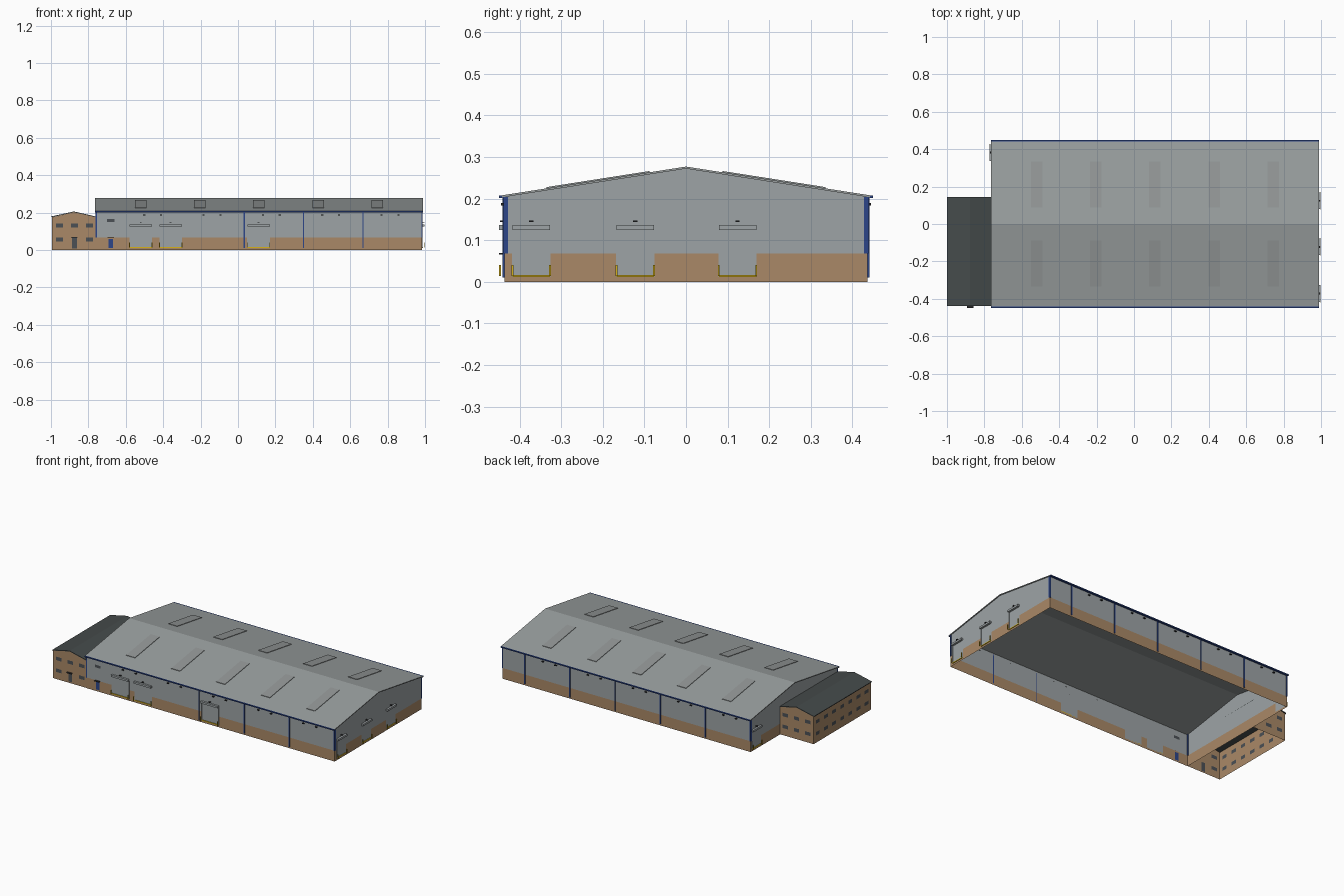
import bpy, bmesh
from mathutils import Vector

cube = bpy.data.objects.get("Cube")
if cube:
    bpy.data.objects.remove(cube, do_unlink=True)


def material(name, r, g, b):
    m = bpy.data.materials.new(name)
    m.diffuse_color = (r, g, b, 1)
    m.use_nodes = True
    m.node_tree.nodes["Principled BSDF"].inputs["Base Color"].default_value = (r, g, b, 1)
    return m


CLAD = material("grey cladding", .34, .37, .38)
BRICK = material("tan brick", .40, .25, .135)
ROOF = material("roof grey", .32, .345, .345)
SLATE = material("dark slate", .06, .07, .07)
GLASS = material("dark glass", .07, .08, .09)
BLUE = material("navy blue", .025, .06, .25)
YELLOW = material("safety yellow", .68, .45, .01)
BLACK = material("lamp black", .02, .02, .022)
SKYLIGHT = material("skylight grey", .29, .31, .31)


def finish(name, bm, mats):
    me = bpy.data.meshes.new(name)
    bm.to_mesh(me)
    bm.free()
    for m in mats:
        me.materials.append(m)
    ob = bpy.data.objects.new(name, me)
    bpy.context.collection.objects.link(ob)
    return ob


def boxes(name, mat, spans):
    """One object made of axis-aligned boxes, each ((x0,x1),(y0,y1),(z0,z1))."""
    bm = bmesh.new()
    for span in spans:
        vs = bmesh.ops.create_cube(bm, size=1)["verts"]
        for v in vs:
            v.co = Vector([(a + b) / 2 + c * abs(b - a) for (a, b), c in zip(span, v.co)])
    return finish(name, bm, [mat])


def prism(name, mat, profile, axis, start, end):
    """Extrude a (side, height) profile along the x or y axis."""
    bm = bmesh.new()
    place = (lambda s, z: (start, s, z)) if axis == "x" else (lambda s, z: (s, start, z))
    face = bm.faces.new([bm.verts.new(place(s, z)) for s, z in profile])
    out = bmesh.ops.extrude_face_region(bm, geom=[face])["geom"]
    step = Vector((end - start, 0, 0) if axis == "x" else (0, end - start, 0))
    bmesh.ops.translate(bm, vec=step, verts=[g for g in out if isinstance(g, bmesh.types.BMVert)])
    bmesh.ops.recalc_face_normals(bm, faces=bm.faces)
    return finish(name, bm, [mat])


def wall(name, axis, at, out, span, eave, mats, panels, base=0, ridge=None):
    """Sheet wall cut along panel edges; mats = below, above base height.
    panels are (u0, u1, z0, z1, material); ridge adds a gable triangle."""
    bm = bmesh.new()
    slots = list(dict.fromkeys(list(mats) + [p[4] for p in panels]))
    us = sorted({*span, *(u for p in panels for u in p[:2])})
    zs = sorted({0, base, eave, *(z for p in panels for z in p[2:4])})

    def vert(u, z):
        return bm.verts.new((u, at, z) if axis == "x" else (at, u, z))

    grid = {(u, z): vert(u, z) for u in us for z in zs}
    for u0, u1 in zip(us, us[1:]):
        for z0, z1 in zip(zs, zs[1:]):
            f = bm.faces.new([grid[u0, z0], grid[u1, z0], grid[u1, z1], grid[u0, z1]])
            u, z = (u0 + u1) / 2, (z0 + z1) / 2
            mat = mats[0] if z < base else mats[1]
            for a, b, c, d, m in panels:
                if a < u < b and c < z < d:
                    mat = m
            f.material_index = slots.index(mat)
    if ridge:
        top = [grid[u, eave] for u in us]
        f = bm.faces.new(top + [vert(sum(span) / 2, ridge)])
        f.material_index = slots.index(mats[1])
    for f in bm.faces:
        f.normal_update()
        if f.normal[1 if axis == "x" else 0] * out < 0:
            f.normal_flip()
    return finish(name, bm, slots)


# Main dimensions
X0, X1, Y = -.76, .985, .436
EAVE, RIDGE, BASE = .204, .273, .068
OX0, OY0, OY1, OEAVE, ORIDGE = -.995, -.434, .14, .175, .202
DOOR_TOP = .125

# Loading doors: (axis, wall position, outward sign, start, end)
doors = [("x", -Y, -1, a, a + .12) for a in (-.58, -.42, .05)]
doors += [("y", X1, 1, a, a + .09) for a in (-.417, -.167, .079)]
doors += [("y", X0, -1, .338, .425)]


def door_panels(axis, at):
    return [(a, b, .012, DOOR_TOP, CLAD) for ax, p, o, a, b in doors if ax == axis and p == at]


# Hall walls
skin = (BRICK, CLAD)
staff = [(-.692, -.668, .01, .06, BLUE), (-.7, -.66, .149, .166, GLASS)]
wall("hall_front_wall", "x", -Y, -1, (X0, X1), EAVE, skin, door_panels("x", -Y) + staff, BASE)
wall("hall_back_wall", "x", Y, 1, (X0, X1), EAVE, skin, [], BASE)
wall("hall_right_gable", "y", X1, 1, (-Y, Y), EAVE, skin, door_panels("y", X1), BASE, RIDGE)
wall("hall_left_gable", "y", X0, -1, (-Y, Y), EAVE, skin, door_panels("y", X0), BASE, RIDGE)

# Hall roof, gutters and skylights
T = .005
roof_line = [(-.442, EAVE - .001), (0, RIDGE - .001), (.442, EAVE - .001)]
prism("hall_roof", ROOF, roof_line + [(s, z + T) for s, z in reversed(roof_line)],
      "x", X0 - .005, X1 + .005)
boxes("gutters", BLUE, [((X0 - .004, X1 + .004), (s * .437, s * .449), (.201, .208)) for s in (-1, 1)])


def roof_height(y):
    return RIDGE - .001 + T - abs(y) * (RIDGE - EAVE) / .442


for i in range(5):
    x = -.52 + i * .316
    for side, label in ((-1, "front"), (1, "back")):
        lo, hi = side * .335, side * .088
        prof = [(lo, roof_height(lo)), (hi, roof_height(hi)),
                (hi, roof_height(hi) + .003), (lo, roof_height(lo) + .003)]
        prism(f"skylight_{label}_{i + 1}", SKYLIGHT, prof, "x", x - .031, x + .031)

# Downpipes between bays and corner trims
BAY = (X1 - X0) / 5.5
back_posts = [X0 + BAY * i for i in range(1, 6)]
front_posts = [X1 - BAY * i for i in (1, 2, 3)]
boxes("downpipes", BLUE,
      [((x - .003, x + .003), (Y, Y + .005), (.01, EAVE)) for x in back_posts]
      + [((x - .003, x + .003), (-Y - .005, -Y), (.01, EAVE)) for x in front_posts])
boxes("corner_trims", BLUE,
      [(sorted((x, x - s * .007)), sorted((t * (Y + .003), t * (Y - .008))), (BASE, EAVE))
       for x, s in ((X0 - .002, -1), (X1 + .002, 1)) for t in (-1, 1)])


# Door canopies, lamps, sills and bollards
def against(axis, at, out, u0, u1, z0, z1, near, far):
    depth = tuple(sorted((at + out * near, at + out * far)))
    return ((u0, u1), depth, (z0, z1)) if axis == "x" else (depth, (u0, u1), (z0, z1))


canopies, lamps, sills, bollards, jambs = [], [], [], [], []
for axis, at, out, a, b in doors:
    mid = (a + b) / 2
    canopies.append(against(axis, at, out, a, b, .125, .137, 0, .013))
    lamps.append(against(axis, at, out, mid - .005, mid + .005, .144, .148, 0, .011))
    sills.append(against(axis, at, out, a, b, .012, .017, 0, .004))
    for u in (a, b):
        bollards.append(against(axis, at, out, u - .002, u + .002, .014, .041, .009, .013))
        jambs.append(against(axis, at, out, u - .001, u + .001, .012, .125, 0, .002))
boxes("door_canopies", CLAD, canopies)
boxes("door_jambs", CLAD, jambs)
boxes("door_sills", YELLOW, sills)
boxes("bollards", YELLOW, bollards)

# Eave floodlights, two per bay, and lamps over the staff doors
for i in range(5):
    for step in (.1, .19):
        for s in (-1, 1):
            x = (X1 - BAY * (5 - i) if s < 0 else back_posts[i] - BAY) + step
            lamps.append(against("x", s * Y, s, x - .006, x + .006, .184, .189, 0, .009))
for x in (-.68, -.875):
    lamps.append(against("x", -Y, -1, x - .017, x + .017, .066, .069, 0, .014))
boxes("lamps", BLACK, lamps)

# Office block
rows = ((.045, .067), (.12, .142))
cols = (-.955, -.875, -.795)


def windows(centres, skip=None):
    return [(c - .019, c + .019, lo, hi, GLASS) for c in centres
            for lo, hi in rows if not (c == skip and lo < .1)]


brick = (BRICK, BRICK)
front_door = [(-.888, -.862, .008, .066, GLASS)]
wall("office_front_wall", "x", OY0, -1, (OX0, X0), OEAVE, brick,
     windows(cols, skip=cols[1]) + front_door, ridge=ORIDGE)
wall("office_back_wall", "x", OY1, 1, (OX0, X0), OEAVE, brick, windows(cols), ridge=ORIDGE)
wall("office_side_wall", "y", OX0, -1, (OY0, OY1), OEAVE, brick,
     windows([OY0 + .042 + i * .0817 for i in range(7)]))
office_line = [(-1, OEAVE), ((OX0 + X0) / 2, ORIDGE), (X0, OEAVE)]
prism("office_roof", SLATE, office_line + [(s, z + .004) for s, z in reversed(office_line)],
      "y", OY0 - .004, OY1 + .004)
